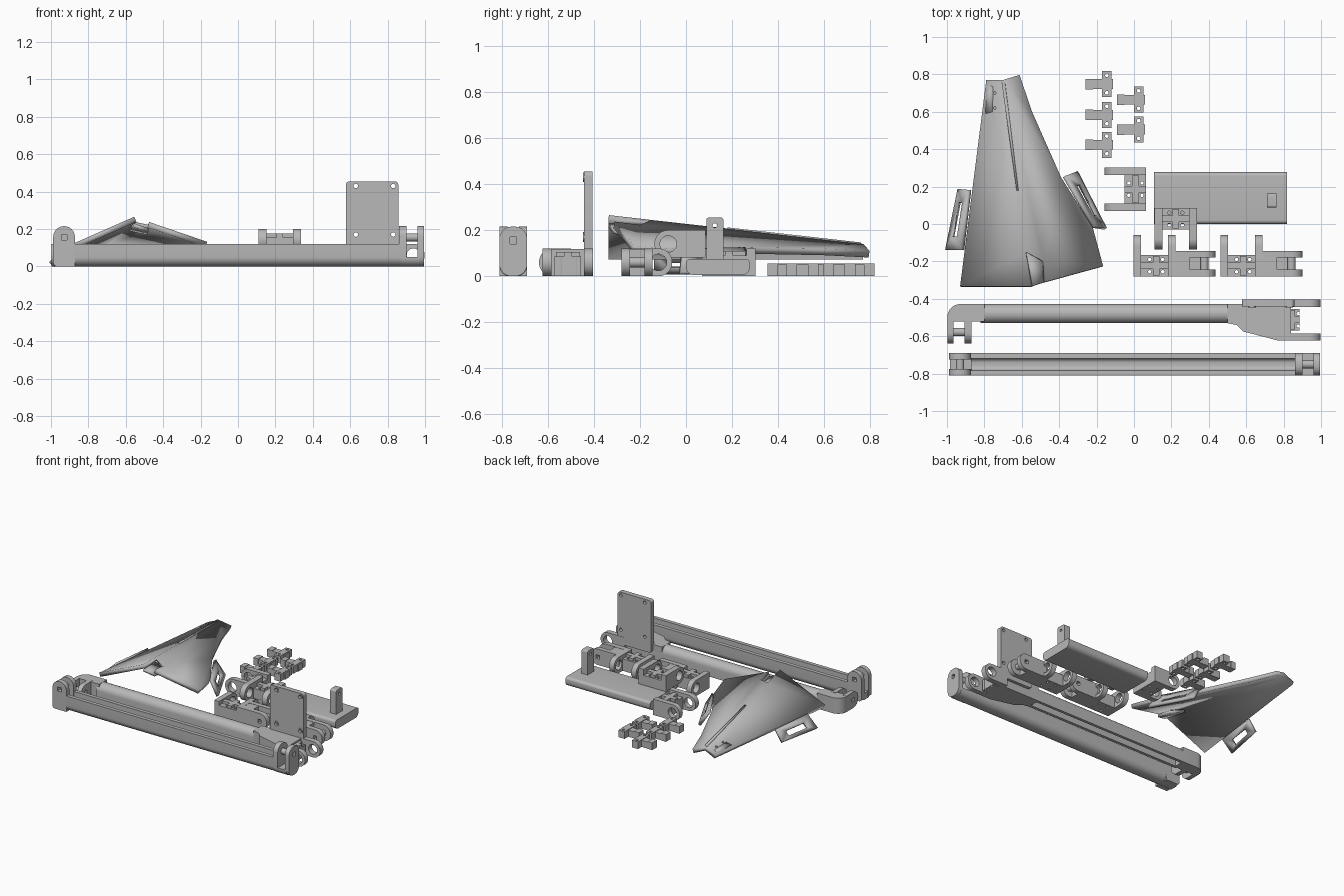
import bpy, math
from mathutils import Vector

cube = bpy.data.objects.get("Cube")
if cube:
    bpy.data.objects.remove(cube)

grey = bpy.data.materials.new("plain_grey")
grey.use_nodes = True
GREY = (0.48, 0.48, 0.48, 1)
grey.diffuse_color = GREY
grey.node_tree.nodes["Principled BSDF"].inputs["Base Color"].default_value = GREY


def add(name, mesh):
    mesh.materials.clear()
    mesh.materials.append(grey)
    mesh.shade_smooth()
    mesh.set_sharp_from_angle(angle=math.radians(30))
    ob = bpy.data.objects.new(name, mesh)
    bpy.context.collection.objects.link(ob)
    return ob


def arc(u, v, r, start, sweep=90, n=8):
    return [(u + r * math.cos(math.radians(start + sweep * i / n)),
             v + r * math.sin(math.radians(start + sweep * i / n))) for i in range(n + 1)]


def circle(u, v, r):
    return arc(u, v, r, 0, 360, 24)[:-1]


def rr(u0, u1, v0, v1, r=0):
    """Rectangle with its own radius at each corner, from lower left round."""
    r = r if isinstance(r, tuple) else (r,) * 4
    corners = [(u0, v0, 1, 1), (u1, v0, -1, 1), (u1, v1, -1, -1), (u0, v1, 1, -1)]
    pts = []
    for i, (u, v, su, sv) in enumerate(corners):
        pts += arc(u + su * r[i], v + sv * r[i], r[i], 180 + 90 * i) if r[i] else [(u, v)]
    return pts


def extrude(name, axis, a, b, *loops):
    """Extrude an outline (further loops are holes) along an axis from a to b."""
    cu = bpy.data.curves.new(name, 'CURVE')
    cu.dimensions, cu.fill_mode, cu.extrude = '2D', 'BOTH', (b - a) / 2
    for loop in loops:
        sp = cu.splines.new('POLY')
        sp.points.add(len(loop) - 1)
        for p, (u, v) in zip(sp.points, loop):
            p.co = (u, v, 0, 1)
        sp.use_cyclic_u = True
    tmp = bpy.data.objects.new("tmp", cu)
    bpy.context.collection.objects.link(tmp)
    dg = bpy.context.evaluated_depsgraph_get()
    mesh = bpy.data.meshes.new_from_object(tmp.evaluated_get(dg))
    bpy.data.objects.remove(tmp)
    for v in mesh.vertices:
        x, y, w = v.co.x, v.co.y, v.co.z + (a + b) / 2
        v.co = {'x': (w, x, y), 'y': (x, w, y), 'z': (x, y, w)}[axis]
    if axis == 'y':
        mesh.flip_normals()
    return add(name, mesh)


def box(name, x0, x1, y0, y1, z0, z1):
    return extrude(name, 'z', z0, z1, rr(x0, x1, y0, y1))


def fork(name, axis, tip, root, sides, z=0, pin=False):
    """Pair of round-ended lugs, with ring holes or with square holes and a pin."""
    s = 1 if root > tip else -1
    r = 0.058
    c = tip + s * 0.06
    rad = (r, 0, 0, r) if s > 0 else (0, r, r, 0)
    out = rr(min(tip, root), max(tip, root), z, z + 0.12, rad)
    hole = rr(c - 0.014, c + 0.014, z + 0.046, z + 0.074) if pin else circle(c, z + 0.06, 0.036)
    for a, b in sides:
        extrude(name + "_lug", axis, a, b, out, hole)
    if pin:
        extrude(name + "_pin", axis, sides[0][1], sides[1][0], circle(c, z + 0.06, 0.022))


def cross_block(name, x0, x1, y0, y1, z, h=0.09):
    """Joining block with four screw holes and a raised cross."""
    cx, cy = (x0 + x1) / 2, (y0 + y1) / 2
    holes = [circle(cx + i * 0.035, cy + j * 0.033, 0.009) for i in (-1, 1) for j in (-1, 1)]
    extrude(name + "_block", 'z', z, z + h, rr(x0, x1, y0, y1), *holes)
    box(name + "_cross", cx - 0.018, cx + 0.018, y0 + 0.005, y1 - 0.005, z, z + h + 0.02)
    box(name + "_bar", x0, x1, cy - 0.017, cy + 0.017, z, z + h + 0.02)


# Front channel: open-topped trough with a rounded underside
Y0, Y1 = -0.81, -0.69
trough = ([(Y0, 0.12)] + arc(Y0 + 0.05, 0.05, 0.05, 180) + arc(Y1 - 0.05, 0.05, 0.05, 270)
          + [(Y1, 0.12), (Y1 - 0.028, 0.12)] + arc(Y1 - 0.053, 0.05, 0.025, 0, -90)
          + arc(Y0 + 0.053, 0.05, 0.025, 270, -90) + [(Y0 + 0.028, 0.12)])
extrude("channel_trough", 'x', -0.88, 0.87, trough)
for a, b in ((Y0, Y0 + 0.035), (Y1 - 0.035, Y1)):
    extrude("channel_side_lug", 'y', a, b, rr(-0.988, -0.872, 0, 0.215, (0.02, 0, 0.057, 0.057)),
            rr(-0.945, -0.915, 0.14, 0.17))
extrude("channel_side_pin", 'y', Y0 + 0.035, Y1 - 0.035, circle(-0.93, 0.155, 0.022))
extrude("channel_left_floor", 'x', -0.985, -0.87, rr(Y0, Y1, 0, 0.05, (0.045, 0.045, 0, 0)))
for a, b in ((0.862, 0.9), (0.96, 0.995)):
    extrude("channel_end_lug", 'x', a, b, rr(Y0, Y1, 0, 0.215, 0.052), rr(-0.765, -0.735, 0.14, 0.17))
extrude("channel_end_pin", 'x', 0.9, 0.96, circle(-0.75, 0.155, 0.022))
extrude("channel_end_floor", 'x', 0.87, 0.97, rr(Y0, Y1, 0, 0.05, (0.045, 0.045, 0, 0)))

# Second arm: rounded on top, open underneath
B0, B1 = -0.53, -0.428
arm = ([(B0, 0), (B0 + 0.022, 0)] + arc(B0 + 0.047, 0.07, 0.025, 180, -90)
       + arc(B1 - 0.047, 0.07, 0.025, 90, -90) + [(B1 - 0.022, 0), (B1, 0)]
       + arc(B1 - 0.05, 0.068, 0.05, 0) + arc(B0 + 0.05, 0.068, 0.05, 90))
extrude("arm_tube", 'x', -0.82, 0.6, arm)
extrude("arm_elbow", 'z', 0, 0.118, rr(-0.998, -0.8, B0 + 0.01, B1, (0, 0, 0, 0.07)))
fork("arm_elbow", 'x', -0.638, -0.5, [(-0.998, -0.965), (-0.905, -0.87)], pin=True)
extrude("arm_head", 'z', 0, 0.118, [(0.5, B0), (0.55, -0.54), (0.585, -0.575), (0.77, -0.623),
                                   (0.84, -0.623), (0.84, B1), (0.5, B1)])
fork("arm_head", 'y', 0.998, 0.8, [(-0.623, -0.585), (-0.443, -0.403)])
cross_block("arm_head_joint", 0.8, 0.885, -0.57, -0.455, 0, 0.085)

# Upright plate with four ringed screw holes
spots = [(x, z) for x in (0.63, 0.83) for z in (0.17, 0.43)]
extrude("upright_plate", 'y', -0.442, -0.405, rr(0.577, 0.857, 0.06, 0.455, 0.02),
        *[circle(x, z, 0.012) for x, z in spots])
for x, z in spots:
    extrude("screw_ring", 'y', -0.447, -0.44, circle(x, z, 0.021), circle(x, z, 0.012))

# Base plate with its post
extrude("base_plate", 'x', 0.107, 0.817, rr(0, 0.277, 0.005, 0.075, (0.034, 0.034, 0.02, 0.02)))
extrude("post", 'x', 0.712, 0.762, rr(0.088, 0.162, 0.07, 0.255, (0, 0, 0.012, 0.012)),
        circle(0.125, 0.22, 0.01))

# Hinge brackets
fork("side_bracket", 'y', -0.157, 0.065, [(0.07, 0.11), (0.263, 0.302)])
cross_block("side_bracket", -0.05, 0.065, 0.11, 0.263, 0)
fork("raised_bracket", 'x', -0.137, 0.085, [(0.11, 0.152), (0.295, 0.338)], z=0.08)
cross_block("raised_bracket", 0.152, 0.295, -0.03, 0.085, 0.08, 0.075)
for dx in (0, 0.465):
    fork("twin_bracket_upper", 'x', -0.06, -0.28, [(dx - 0.003, dx + 0.037), (dx + 0.182, dx + 0.222)])
    cross_block("twin_bracket", dx + 0.037, dx + 0.2, -0.28, -0.165, 0)
    box("twin_bracket_web", dx + 0.2, dx + 0.355, -0.28, -0.145, 0, 0.04)
    box("twin_bracket_back", dx + 0.2, dx + 0.3, -0.28, -0.145, 0, 0.118)
    fork("twin_bracket_side", 'y', dx + 0.437, dx + 0.2, [(-0.28, -0.243), (-0.18, -0.145)], pin=True)

# Small T-shaped clips
for x, y in ((-0.12, 0.748), (-0.12, 0.583), (-0.12, 0.423), (0.05, 0.665), (0.05, 0.505)):
    extrude("clip_bar", 'z', 0, 0.055, rr(x - 0.05, x, y - 0.07, y + 0.07),
            circle(x - 0.025, y - 0.047, 0.01), circle(x - 0.025, y + 0.047, 0.01))
    box("clip_arm", x - 0.14, x + 0.008, y - 0.026, y + 0.026, 0, 0.05)
    box("clip_tip", x - 0.14, x - 0.1, y - 0.028, y + 0.028, 0, 0.055)


# Folded wing panel, falling away on both sides of a ridge
def ridge_x(y):
    return -0.7 - 0.1312 * (y - 0.77)


def wing_point(x, y, drop=0):
    d = x - ridge_x(y)
    return (x, y, 0.265 - 0.113 * (y + 0.335) - (0.3 * d if d > 0 else -0.44 * d) - drop)


def shell(name, verts, faces, thick):
    mesh = bpy.data.meshes.new(name)
    mesh.from_pydata(verts, [], faces)
    ob = add(name, mesh)
    mod = ob.modifiers.new("thickness", 'SOLIDIFY')
    mod.thickness, mod.offset = thick, -1


notch = [(ridge_x(-0.15), -0.15), (-0.482, -0.2), (-0.475, -0.31)]
tip, front = (ridge_x(0.77), 0.77), (ridge_x(-0.335), -0.335)
outline = [front, notch[0], tip, (-0.79, 0.77), (-0.93, -0.335),
           notch[1], notch[2], (-0.165, -0.225), (-0.22, -0.02), (-0.39, 0.25),
           (-0.545, 0.6), (-0.612, 0.797)]
shell("wing_panel", [wing_point(*p) for p in outline],
      [(0, 1, 2, 3, 4), (1, 5, 6, 7, 8, 9, 10, 11, 2)], 0.03)
shell("wing_notch_floor", [wing_point(*p, 0.035) for p in (front, notch[2], notch[1], notch[0])],
      [(0, 1, 2, 3)], 0.02)

# Rib along the ridge and hinge plate with two screws
rib = [(ridge_x(y) + s, y) for y, s in ((0.18, -0.005), (0.18, 0.005), (0.76, 0.009), (0.76, -0.009))]
shell("wing_ridge_rib", [(x, y, wing_point(ridge_x(y), y)[2] + 0.005) for x, y in rib], [(0, 1, 2, 3)], 0.012)
hinge = [(-0.795, 0.59), (-0.758, 0.6), (-0.755, 0.735), (-0.785, 0.745)]
shell("wing_hinge_plate", [wing_point(*p, -0.004) for p in hinge], [(0, 1, 2, 3)], 0.03)
for y in (0.62, 0.7):
    z = wing_point(-0.745, y)[2]
    extrude("wing_screw", 'z', z - 0.01, z + 0.006, circle(-0.745, y, 0.008))


# Slotted tabs hanging from the wing edges
def tab(name, i0, i1, o0, o1):
    p, q = Vector(wing_point(*i0, 0.008)), Vector(wing_point(*i1, 0.008))
    a, b = Vector((*o0, 0.008)), Vector((*o1, 0.008))

    def at(u, v):
        return p.lerp(q, u).lerp(a.lerp(b, u), v)
    grid = [at(u, v) for u, v in ((0, 0), (1, 0), (1, 1), (0, 1),
                                  (0.22, 0.4), (0.78, 0.4), (0.78, 0.75), (0.22, 0.75))]
    shell(name, grid, [(i, (i + 1) % 4, (i + 1) % 4 + 4, i + 4) for i in range(4)], 0.02)


tab("wing_tab_right", (-0.87, 0.18), (-0.908, -0.14), (-0.928, 0.185), (-0.996, -0.14))
tab("wing_tab_left", (-0.225, -0.02), (-0.38, 0.25), (-0.16, -0.03), (-0.315, 0.275))
